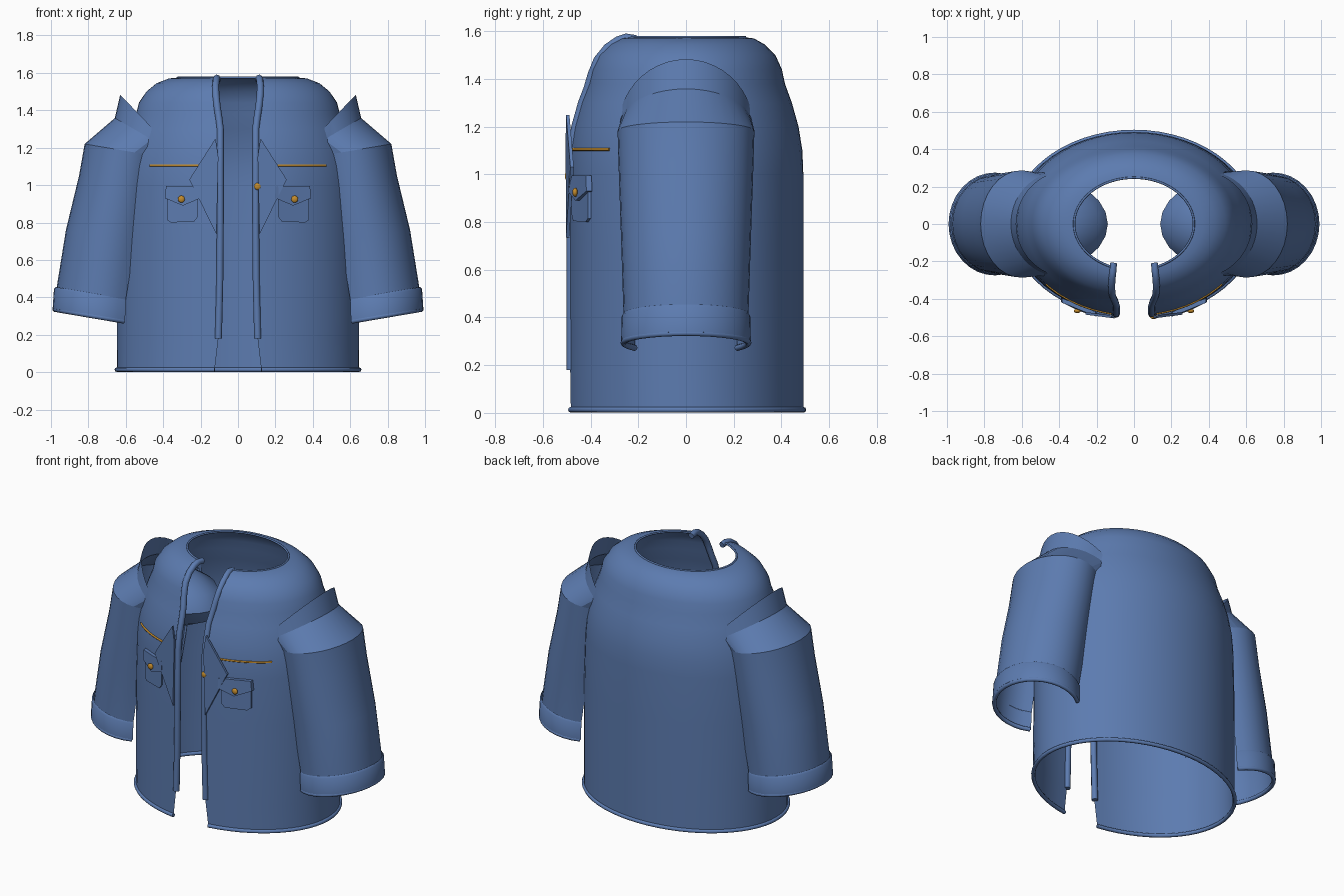
import bpy, math
from mathutils import Vector

if "Cube" in bpy.data.objects:
    bpy.data.objects.remove(bpy.data.objects["Cube"])


def material(name, rgb):
    m = bpy.data.materials.new(name)
    m.diffuse_color = (*rgb, 1)
    m.use_nodes = True
    m.node_tree.nodes["Principled BSDF"].inputs["Base Color"].default_value = m.diffuse_color
    return m


DENIM = material("denim_blue", (0.108, 0.2, 0.435))
GOLD = material("brass", (0.55, 0.26, 0.025))


def finish(ob, mat, angle=40):
    ob.data.materials.clear()
    ob.data.materials.append(mat)
    bpy.ops.object.select_all(action='DESELECT')
    ob.select_set(True)
    bpy.context.view_layer.objects.active = ob
    bpy.ops.object.shade_smooth_by_angle(angle=math.radians(angle))
    return ob


def mesh(name, verts, faces, mat, angle=40):
    me = bpy.data.meshes.new(name)
    me.from_pydata(verts, [], faces)
    ob = bpy.data.objects.new(name, me)
    bpy.context.collection.objects.link(ob)
    return finish(ob, mat, angle)


def loft(name, rows, mat, angle=40, flip=False):
    n = len(rows[0])
    faces = []
    for r in range(len(rows) - 1):
        for i in range(n - 1):
            f = (r * n + i, r * n + i + 1, (r + 1) * n + i + 1, (r + 1) * n + i)
            faces.append(f[::-1] if flip else f)
    return mesh(name, [v for row in rows for v in row], faces, mat, angle)


def tube(name, pts, radius, mat):
    cu = bpy.data.curves.new(name, 'CURVE')
    cu.dimensions = '3D'
    cu.bevel_depth = radius
    cu.bevel_resolution = 2
    cu.use_fill_caps = True
    sp = cu.splines.new('POLY')
    sp.points.add(len(pts) - 1)
    for p, co in zip(sp.points, pts):
        p.co = (*co, 1)
    ob = bpy.data.objects.new(name, cu)
    bpy.context.collection.objects.link(ob)
    bpy.ops.object.select_all(action='DESELECT')
    ob.select_set(True)
    bpy.context.view_layer.objects.active = ob
    bpy.ops.object.convert(target='MESH')
    return finish(bpy.context.object, mat, 50)


# Torso outline: height, half width, half depth, half of the front opening
PROFILE = [(0.01, .648, .492, .125), (0.18, .648, .492, .105), (0.3, .648, .492, .10),
           (0.7, .645, .492, .095), (1.0, .635, .492, .095), (1.1, .625, .488, .095),
           (1.2, .605, .472, .095), (1.3, .575, .444, .095), (1.38, .545, .415, .105),
           (1.44, .53, .402, .115), (1.5, .49, .375, .12), (1.545, .435, .33, .12),
           (1.57, .37, .285, .115), (1.575, .32, .247, .11)]


def torso(z):
    for a, b in zip(PROFILE, PROFILE[1:]):
        if z <= b[0]:
            t = max(0, (z - a[0]) / (b[0] - a[0]))
            return [p + (q - p) * t for p, q in zip(a[1:], b[1:])]
    return PROFILE[-1][1:]


def front_y(x, z):
    rx, ry, _ = torso(z)
    return -ry * math.sqrt(max(0, 1 - (x / rx) ** 2))


def torso_ring(z, n=56, grow=0):
    rx, ry, gap = torso(z)
    p0 = math.asin(gap / rx)
    angles = [p0 + (2 * math.pi - 2 * p0) * i / n for i in range(n + 1)]
    return [((rx + grow) * math.sin(a), -(ry + grow) * math.cos(a), z) for a in angles]


# Torso shell with open front, and rolled hem and neck edges
loft("torso", [torso_ring(p[0]) for p in PROFILE], DENIM)
tube("hem", torso_ring(0.013), 0.012, DENIM)
tube("neck_edge", torso_ring(1.575), 0.006, DENIM)


def plate(name, pts, depth, y_of, mat=DENIM):
    n = len(pts)
    verts = [(x, y_of(x, z) - d, z) for d in (depth, 0) for x, z in pts]
    faces = [tuple(range(n)), tuple(range(2 * n - 1, n - 1, -1))]
    faces += [(i, i + n, (i + 1) % n + n, (i + 1) % n) for i in range(n)]
    if pts[1][0] < pts[0][0]:
        faces = [f[::-1] for f in faces]
    return mesh(name, verts, faces, mat, 20)


def button(name, x, y, z):
    bpy.ops.mesh.primitive_uv_sphere_add(segments=14, ring_count=8, radius=0.019, location=(x, y, z))
    ob = bpy.context.object
    ob.name = name
    ob.scale = (1, 0.6, 1)
    finish(ob, GOLD)


ARC = math.radians(125)


def sleeve_ring(s, cx, ax, ay, z, n=22):
    out = []
    for i in range(n + 1):
        a = ARC * (2 * i / n - 1)
        x = cx + ax * math.cos(a)
        out.append(Vector((s * x, ay * math.sin(a), z + 0.17 * (x - cx - ax))))
    return out


for s, side in ((-1, "right"), (1, "left")):
    # Sleeve, open toward the torso
    stations = [(.74, .235, .262, .335), (.735, .235, .262, .45),
                (.685, .235, .272, .76), (.63, .22, .282, 1.05), (.60, .22, .287, 1.22)]
    rings = [sleeve_ring(s, *st) for st in stations]
    loft(side + "_sleeve", rings, DENIM, flip=s < 0)

    # Cuff band with rolled edge
    cuff = [(.74, .235, .262, .455), (.74, .244, .27, .445),
            (.745, .246, .272, .34), (.745, .232, .258, .33)]
    loft(side + "_cuff", [sleeve_ring(s, *c) for c in cuff], DENIM, flip=s > 0)
    tube(side + "_cuff_edge", sleeve_ring(s, .745, .234, .262, .335), 0.013, DENIM)

    # Creased shoulder cap rising to an arched fin
    arch, crease = [], []
    n = len(rings[-1]) - 1
    for i, r in enumerate(rings[-1]):
        t = math.pi / 2 * (2 * i / n - 1)
        c = math.cos(t)
        x = .46 + .17 * max(0, c - .4) / .6
        p = Vector((s * x, .285 * math.sin(t), 1.19 + .293 * c))
        arch.append(p)
        q = p.lerp(r, .15)
        q.z -= .085 * c
        crease.append(q)
    loft(side + "_shoulder_cap", [rings[-1], crease, arch], DENIM, 18, flip=s < 0)

    # Armhole lining bulging into the torso
    lining = []
    for j in range(7):
        v = math.pi * (j / 6 - .5)
        lining.append([(s * (.50 - .36 * math.cos(v) * math.cos(h)),
                        .25 * math.cos(v) * math.sin(h), 1.17 + .17 * math.sin(v))
                       for h in [math.pi * (k / 12 - .5) for k in range(13)]])
    loft(side + "_armhole_lining", lining, DENIM, flip=s > 0)

    # Rolled placket running up the front edge to the neck
    path = []
    for z in (.18, .5, .8, 1.1, 1.2, 1.3, 1.36, 1.42, 1.48, 1.53, 1.56, 1.572):
        x = torso(z)[2]
        path.append((s * x, front_y(x, z) + .004, z))
    path.append((s * .11, -.21, 1.565))
    tube(side + "_placket", path, 0.019, DENIM)

    # Pointed lapel
    lapel = [(s * .115, .735), (s * .26, 1.03), (s * .12, 1.25), (s * .105, 1.15)]
    plate(side + "_lapel", lapel, .014, lambda x, z: -.49 + .13 * (abs(x) - .11))

    # Chest pocket, pointed flap and button
    def chest(x, z):
        return front_y(abs(x), .9) - .004
    pocket = [(s * .215, .83), (s * .235, .805), (s * .36, .80), (s * .38, .815),
              (s * .38, .95), (s * .215, .95)]
    plate(side + "_pocket", pocket, .012, chest)
    flap = [(s * .20, .93), (s * .295, .89), (s * .39, .93), (s * .385, .995), (s * .205, .995)]
    plate(side + "_pocket_flap", flap, .024, chest)
    button(side + "_pocket_button", s * .303, chest(.303, .9) - .028, .925)

    # Brass chest seam
    seam = [.12 + .35 * i / 12 for i in range(13)]
    tube(side + "_chest_seam", [(s * x, front_y(x, 1.105) - .001, 1.105) for x in seam], .006, GOLD)

# Closing button on the front edge
button("front_button", .105, -.497, .993)
